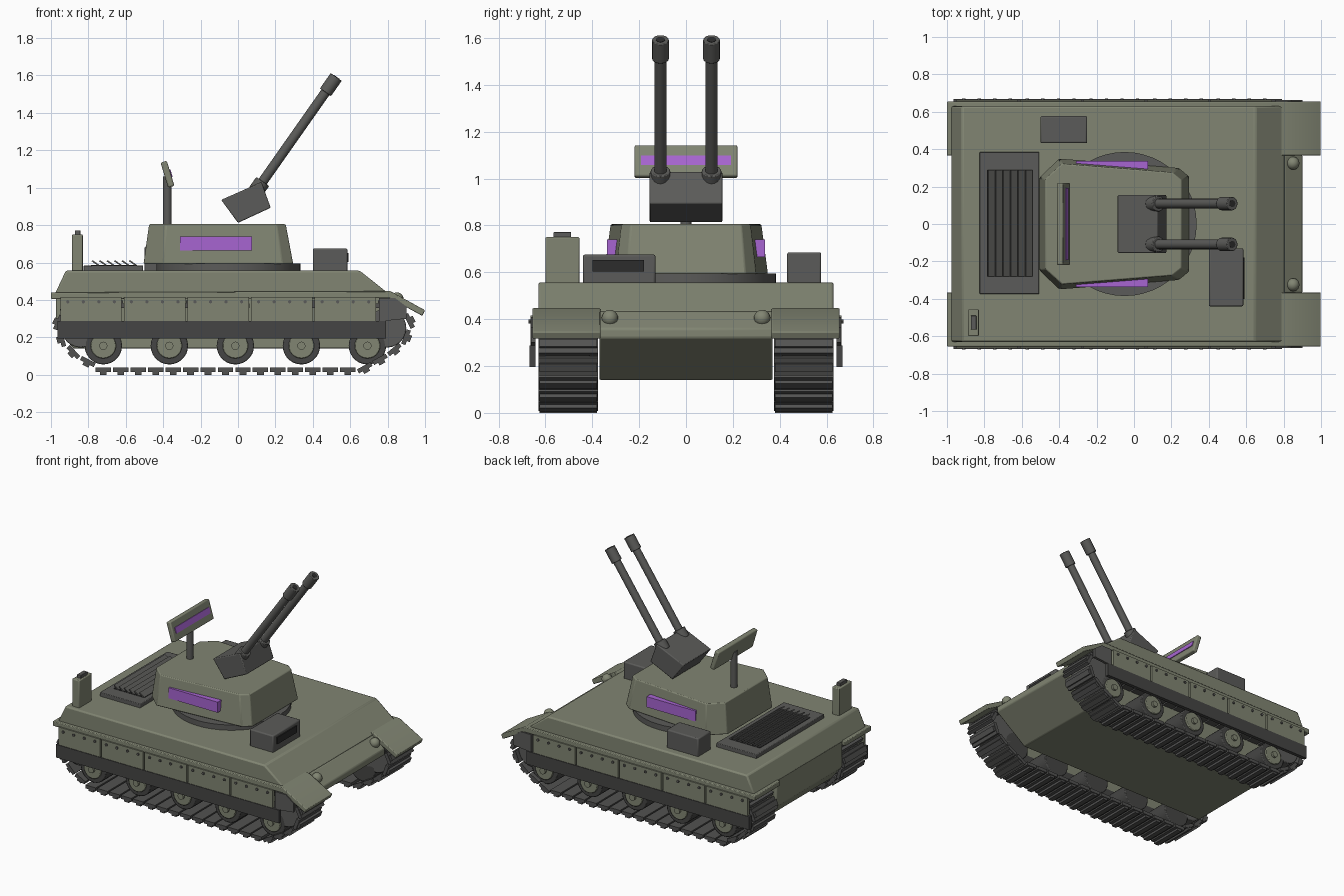
import bpy, bmesh, math
from mathutils import Vector, Matrix

cube = bpy.data.objects.get("Cube")
if cube:
    bpy.data.objects.remove(cube, do_unlink=True)


def material(name, r, g, b):
    m = bpy.data.materials.new(name)
    m.use_nodes = True
    m.diffuse_color = (r, g, b, 1)
    node = next(n for n in m.node_tree.nodes if n.type == 'BSDF_PRINCIPLED')
    node.inputs["Base Color"].default_value = (r, g, b, 1)
    node.inputs["Roughness"].default_value = 0.7
    return m


OLIVE = material("olive_paint", .22, .235, .17)
GREY = material("dark_grey_metal", .105, .105, .10)
STEEL = material("track_steel", .085, .085, .083)
RUBBER = material("rubber", .06, .06, .058)
PURPLE = material("purple_marking", .39, .13, .64)
BLACK = material("black_opening", .025, .025, .025)


def finish(name, bm, mat, bevel=0):
    bmesh.ops.recalc_face_normals(bm, faces=bm.faces)
    mesh = bpy.data.meshes.new(name)
    bm.to_mesh(mesh)
    bm.free()
    mesh.materials.append(mat)
    for p in mesh.polygons:
        p.use_smooth = True
    mesh.set_sharp_from_angle(angle=math.radians(32))
    ob = bpy.data.objects.new(name, mesh)
    bpy.context.collection.objects.link(ob)
    if bevel:
        mod = ob.modifiers.new("bevel", 'BEVEL')
        mod.width, mod.segments, mod.limit_method = bevel, 2, 'ANGLE'
    return ob


def loft(bm, lower, upper):
    a = [bm.verts.new(v) for v in lower]
    b = [bm.verts.new(v) for v in upper]
    bm.faces.new(a)
    bm.faces.new(b)
    for i in range(len(a)):
        j = (i + 1) % len(a)
        bm.faces.new((a[i], a[j], b[j], b[i]))


def add_prism(bm, pts, y0, y1):
    loft(bm, [(x, y0, z) for x, z in pts], [(x, y1, z) for x, z in pts])


def prism(name, pts, y0, y1, mat, bevel=0):
    bm = bmesh.new()
    add_prism(bm, pts, y0, y1)
    return finish(name, bm, mat, bevel)


def box(name, x0, x1, y0, y1, z0, z1, mat, bevel=0):
    return prism(name, [(x0, z0), (x1, z0), (x1, z1), (x0, z1)], y0, y1, mat, bevel)


def add_cyl(bm, p0, p1, r, seg=20):
    p0, p1 = Vector(p0), Vector(p1)
    d = p1 - p0
    mat = Matrix.Translation((p0 + p1) / 2) @ d.to_track_quat('Z', 'Y').to_matrix().to_4x4()
    bmesh.ops.create_cone(bm, cap_ends=True, segments=seg, radius1=r, radius2=r,
                          depth=d.length, matrix=mat)


def cyl(name, p0, p1, r, mat, seg=20, bevel=0):
    bm = bmesh.new()
    add_cyl(bm, p0, p1, r, seg)
    return finish(name, bm, mat, bevel)


def slab(cx, cz, length, thick, angle):
    """Corners of a rotated rectangle in the side plane."""
    u = Vector((math.cos(angle), math.sin(angle))) * length / 2
    n = Vector((-math.sin(angle), math.cos(angle))) * thick / 2
    c = Vector((cx, cz))
    return [c - u - n, c + u - n, c + u + n, c - u + n]


# Hull
prism("lower_hull", [(-.972, .435), (-.972, .25), (-.88, .14), (.66, .14),
                     (.9, .32), (.9, .36), (.805, .434)], -.37, .37, OLIVE, .008)
prism("upper_hull", [(-.92, .557), (-.98, .43), (.81, .43), (.65, .557)],
      -.63, .63, OLIVE, .01)

# Track path, resampled into evenly spaced links
PATH = [Vector(p) for p in [(-.72, .028), (.66, .028), (.8, .105), (.89, .18), (.925, .27),
                            (.89, .34), (.8, .37), (-.85, .37), (-.93, .345),
                            (-.965, .27), (-.94, .185), (-.86, .1)]]


def links(count):
    segs = [(p, PATH[(i + 1) % len(PATH)]) for i, p in enumerate(PATH)]
    step = sum((b - a).length for a, b in segs) / count
    pos = 0
    for a, b in segs:
        d = b - a
        while pos < d.length - 1e-6:
            yield a + d * (pos / d.length), d.normalized()
            pos += step
        pos -= d.length


# Running gear, skirts and fenders on both sides
for s, side in ((1, "left"), (-1, "right")):
    bm = bmesh.new()
    for p, d in links(44):
        ang = math.atan2(d.y, d.x)
        out = Vector((d.y, -d.x))
        add_prism(bm, slab(p.x, p.y, .082, .024, ang), s * .375, s * .63)
        g = p + out * .019
        add_prism(bm, slab(g.x, g.y, .036, .018, ang), s * .38, s * .625)
    finish(side + "_track", bm, STEEL)

    tyres, hubs, caps = bmesh.new(), bmesh.new(), bmesh.new()
    for i in range(5):
        x, z = -.72 + i * .353, .155
        add_cyl(tyres, (x, s * .41, z), (x, s * .60, z), .1, 28)
        add_cyl(hubs, (x, s * .59, z), (x, s * .612, z), .068, 24)
        add_cyl(caps, (x, s * .60, z), (x, s * .628, z), .022, 12)
    finish(side + "_wheel_tyres", tyres, RUBBER, .006)
    finish(side + "_wheel_hubs", hubs, OLIVE, .005)
    finish(side + "_wheel_caps", caps, OLIVE)
    for x, part in ((.795, "_drive_wheel"), (-.84, "_idler_wheel")):
        cyl(side + part, (x, s * .41, .25), (x, s * .6, .25), .105, GREY, 24, .006)

    prism(side + "_fender", [(-1, .405), (-1, .44), (.815, .447), (1, .345),
                             (.985, .315), (.81, .41)], s * .365, s * .655, OLIVE, .005)
    panels, rivets = bmesh.new(), bmesh.new()
    for i in range(5):
        x = -.95 + i * .34
        add_prism(panels, [(x, .285), (x + .328, .285), (x + .328, .415), (x, .415)],
                  s * .645, s * .664)
        for k in range(4):
            rx = x + .04 + k * .083
            add_cyl(rivets, (rx, s * .66, .39), (rx, s * .672, .39), .009, 8)
    finish(side + "_skirt_panels", panels, OLIVE)
    finish(side + "_skirt_rivets", rivets, GREY)
    box(side + "_skirt_rubber", -.965, .79, s * .643, s * .668, .195, .288, RUBBER)
    prism(side + "_skirt_front", [(.755, .285), (.9, .3), (.9, .365), (.84, .41), (.755, .41)],
          s * .643, s * .662, GREY)

    # Lamp domes on the front slope
    bm = bmesh.new()
    bmesh.ops.create_uvsphere(bm, u_segments=16, v_segments=10, radius=.035,
                              matrix=Matrix.Translation((.85, s * .325, .405)))
    finish(side + "_front_lamp", bm, OLIVE)

# Turret body on its ring
cyl("turret_ring", (-.05, 0, .55), (-.05, 0, .595), .385, GREY, 48)


def outline(half, z):
    return [(x, y, z) for x, y in half] + [(x, -y, z) for x, y in reversed(half)]


BASE = [(-.505, .25), (-.4, .35), (.24, .3), (.295, .255)]
ROOF = [(-.475, .24), (-.385, .322), (.205, .275), (.255, .235)]
bm = bmesh.new()
loft(bm, outline(BASE, .593), outline(ROOF, .805))
finish("turret_body", bm, OLIVE, .006)

# Painted border on the turret roof
bm = bmesh.new()
face = bm.faces.new([bm.verts.new(v) for v in outline(ROOF, .803)])
bmesh.ops.inset_region(bm, faces=[face], thickness=.045)
bmesh.ops.delete(bm, geom=[face], context='FACES_ONLY')
ext = bmesh.ops.extrude_face_region(bm, geom=bm.faces[:], use_keep_orig=True)
for v in ext["geom"]:
    if isinstance(v, bmesh.types.BMVert):
        v.co.z += .008
finish("turret_roof_border", bm, PURPLE)
for s, side in ((1, "left"), (-1, "right")):
    box(side + "_turret_marking", -.31, .075, s * .29, s * .337, .665, .74, PURPLE)

# Twin guns on a wedge mount
prism("gun_mount", [(-.09, .935), (0, .812), (.175, .893), (.125, 1.03)],
      -.155, .155, GREY, .006)
root, tip = Vector((.095, 0, .98)), Vector((.525, 0, 1.592))
aim = (tip - root).normalized()
for s, side in ((1, "left"), (-1, "right")):
    off = Vector((0, s * .109, 0))
    cyl(side + "_gun_barrel", root + off, tip + off - aim * .01, .026, GREY)
    cyl(side + "_gun_collar", root + off, root + off + aim * .065, .042, GREY, 20, .004)
    cyl(side + "_gun_muzzle", tip + off - aim * .1, tip + off, .036, GREY, 16, .003)
    cyl(side + "_gun_bore", tip + off - aim * .004, tip + off + aim * .002, .019, BLACK, 16)

# Sensor panel on a mast
cyl("sensor_mast", (-.378, 0, .8), (-.378, 0, 1.06), .023, GREY, 16)
TILT = math.radians(17)
prism("sensor_panel", slab(-.377, 1.072, .14, .035, TILT + math.pi / 2),
      -.22, .22, OLIVE, .008)
prism("sensor_strip", slab(-.377 + .0185 * math.cos(TILT), 1.072 + .0185 * math.sin(TILT),
                           .042, .008, TILT + math.pi / 2), -.192, .192, PURPLE)

# Rear engine grille with slanted slats
box("grille_plate", -.825, -.508, -.375, .385, .55, .585, GREY, .004)
box("grille_opening", -.785, -.54, -.28, .29, .58, .588, BLACK)
bm = bmesh.new()
for i in range(6):
    add_prism(bm, slab(-.762 + i * .04, .597, .045, .008, math.radians(145)), -.28, .29)
finish("grille_slats", bm, GREY)

# Deck boxes
box("front_sight_box", .4, .585, -.44, -.13, .55, .675, GREY, .008)
box("front_sight_window", .58, .592, -.4, -.18, .603, .652, BLACK)
box("left_storage_box", -.5, -.25, .432, .577, .55, .685, GREY, .008)
box("rear_antenna_box", -.887, -.83, -.6, -.455, .55, .75, OLIVE, .006)
box("rear_antenna_cap", -.872, -.842, -.565, -.49, .745, .772, GREY, .003)
